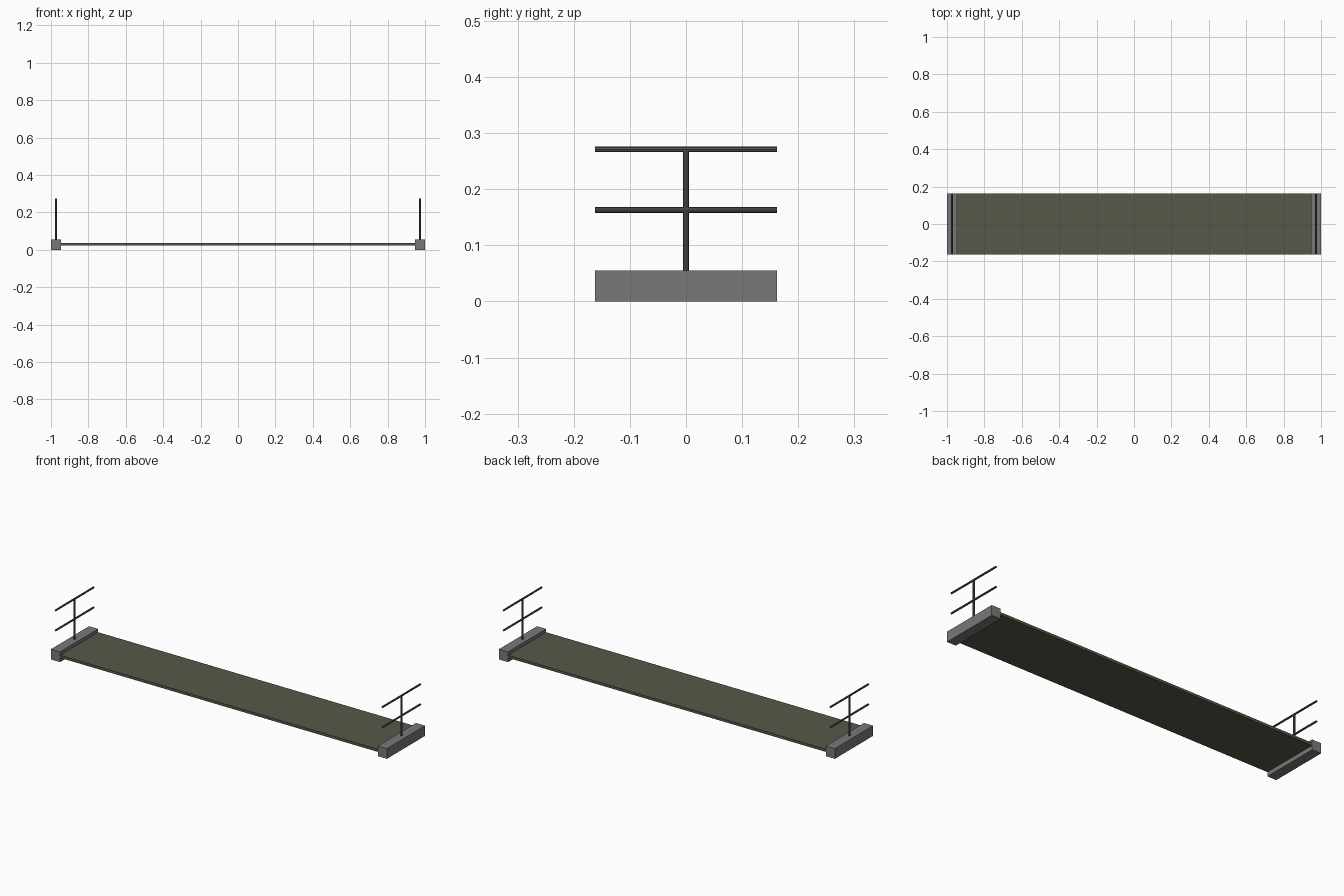
import bpy
import math

if "Cube" in bpy.data.objects:
    bpy.data.objects.remove(bpy.data.objects["Cube"])

HALF_Y = 0.162   # half width of the walkway
END_X = 0.973    # centre line of the end beams


def material(name, rgb):
    m = bpy.data.materials.new(name)
    m.diffuse_color = (*rgb, 1.0)
    m.use_nodes = True
    m.node_tree.nodes["Principled BSDF"].inputs["Base Color"].default_value = m.diffuse_color
    return m


concrete = material("grey concrete", (0.195, 0.187, 0.187))
deck_mat = material("olive deck", (0.098, 0.096, 0.066))
metal = material("dark metal", (0.09, 0.09, 0.09))


def box(name, x0, x1, y0, y1, z0, z1, mat):
    bpy.ops.mesh.primitive_cube_add(
        size=1, location=((x0 + x1) / 2, (y0 + y1) / 2, (z0 + z1) / 2))
    ob = bpy.context.object
    ob.name = name
    ob.scale = (x1 - x0, y1 - y0, z1 - z0)
    bpy.ops.object.transform_apply(location=False, rotation=False, scale=True)
    ob.data.materials.append(mat)
    return ob


def bar(name, loc, length, mat, along_y=False):
    bpy.ops.mesh.primitive_cylinder_add(
        vertices=8, radius=0.005, depth=length, location=loc,
        rotation=(math.pi / 2 if along_y else 0, 0, 0))
    ob = bpy.context.object
    ob.name = name
    ob.data.materials.append(mat)
    return ob


# Long thin deck
box("deck", -0.948, 0.948, -HALF_Y, HALF_Y, 0.023, 0.037, deck_mat)

# End beams with a post and two rails each
for side, s in (("left", -1), ("right", 1)):
    x = s * END_X
    box(side + "_end_beam", x - 0.027, x + 0.027, -HALF_Y, HALF_Y, 0, 0.055, concrete)
    bar(side + "_post", (x, 0, 0.16), 0.22, metal)
    bar(side + "_middle_rail", (x, 0, 0.163), 2 * HALF_Y, metal, True)
    bar(side + "_top_rail", (x, 0, 0.271), 2 * HALF_Y, metal, True)
